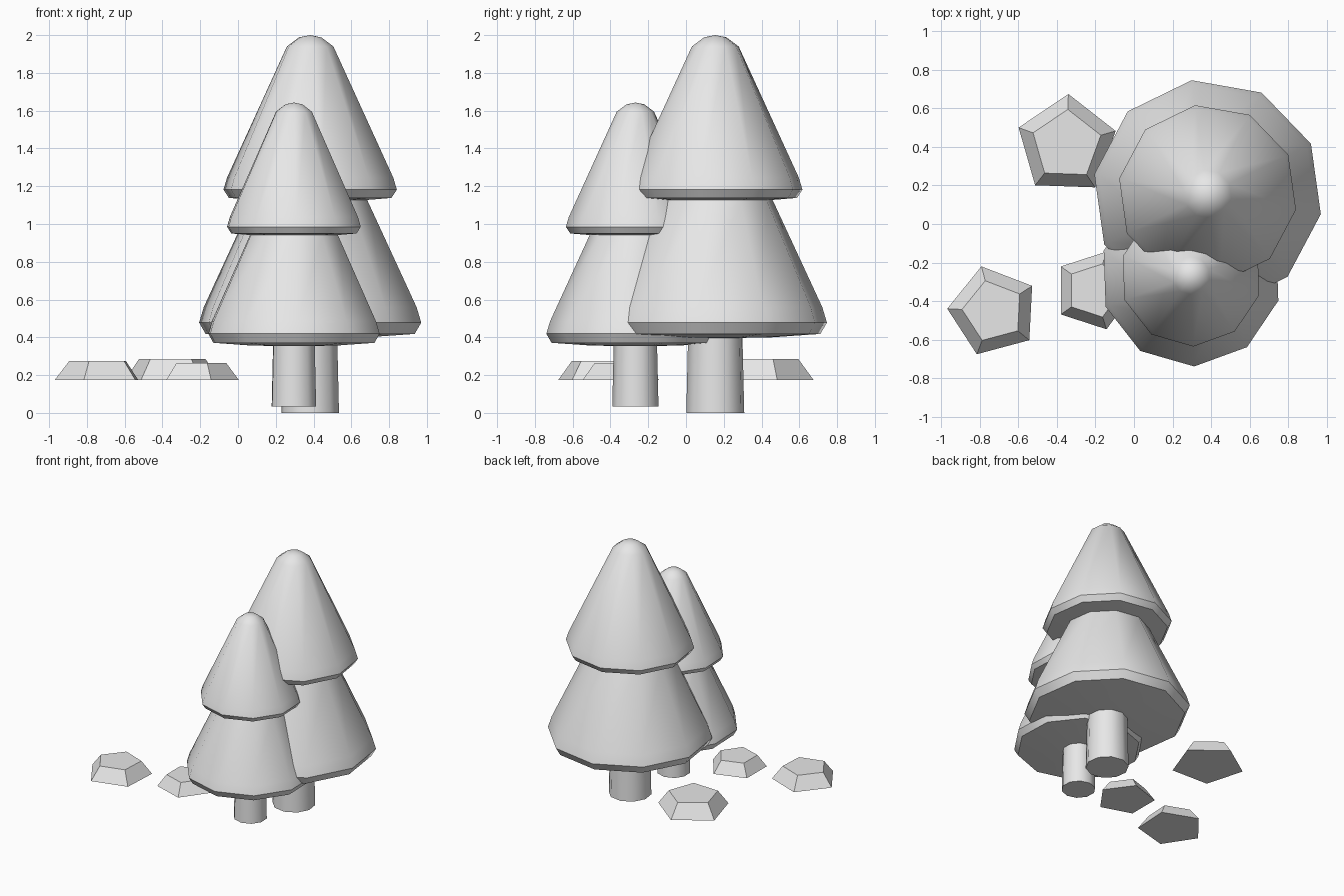
import bpy, bmesh
from math import cos, sin, radians

cube = bpy.data.objects.get("Cube")
if cube:
    bpy.data.objects.remove(cube, do_unlink=True)

GREY = (0.8, 0.8, 0.8, 1.0)
grey = bpy.data.materials.new("plain_grey")
grey.use_nodes = True
grey.diffuse_color = GREY
grey.node_tree.nodes["Principled BSDF"].inputs["Base Color"].default_value = GREY


def lathe(name, profile, sides, phase, location, scale=(1, 1, 1), smooth=True):
    """Closed faceted solid from a bottom-to-top (radius, height) profile."""
    bm = bmesh.new()
    rings = []
    for r, z in profile:
        angles = [radians(phase + 360 * i / sides) for i in range(sides)]
        count = sides if r > 0 else 1
        rings.append([bm.verts.new((r * cos(a), r * sin(a), z)) for a in angles[:count]])
    for low, high in zip(rings, rings[1:]):
        for i in range(sides):
            j = (i + 1) % sides
            corners = [low[i % len(low)], low[j % len(low)],
                       high[j % len(high)], high[i % len(high)]]
            bm.faces.new(list(dict.fromkeys(corners)))
    if len(rings[0]) > 1:
        bm.faces.new(rings[0][::-1])
    if len(rings[-1]) > 1:
        bm.faces.new(rings[-1])
    bmesh.ops.recalc_face_normals(bm, faces=bm.faces)
    mesh = bpy.data.meshes.new(name)
    bm.to_mesh(mesh)
    bm.free()
    mesh.materials.append(grey)
    obj = bpy.data.objects.new(name, mesh)
    obj.location, obj.scale = location, scale
    bpy.context.collection.objects.link(obj)
    if smooth:
        bpy.ops.object.select_all(action="DESELECT")
        obj.select_set(True)
        bpy.context.view_layer.objects.active = obj
        bpy.ops.object.shade_smooth_by_angle(angle=radians(40))
    return obj


# Tree parts: tapered trunk and two skirts with a turned-under rim
TRUNK = [(0.155, 0), (0.143, 0.5)]
LOWER = [(0, 0.395), (0.3, 0.4), (0.562, 0.418), (0.597, 0.478), (0.572, 0.56),
         (0.31, 1.12), (0.15, 1.45), (0, 1.5)]
UPPER = [(0, 1.118), (0.25, 1.123), (0.437, 1.138), (0.466, 1.182), (0.447, 1.245),
         (0.125, 1.94), (0.06, 1.988), (0, 2.0)]


def tree(name, location, scale, phase):
    for part, profile in (("trunk", TRUNK), ("lower_branches", LOWER),
                          ("upper_branches", UPPER)):
        lathe(f"{name}_{part}", profile, 10, phase, location, scale)


tree("large_tree", (0.382, 0.155, 0), (1, 1, 1), 26)
tree("small_tree", (0.296, -0.268, 0.035), (0.79, 0.79, 0.804), 20)

# Rocks: flat-topped five-sided mounds
for name, x, y, base, top, height, phase in (
        ("back_rock", -0.35, 0.41, 0.265, 0.185, 0.11, 88),
        ("middle_rock", -0.208, -0.345, 0.212, 0.145, 0.09, 144),
        ("front_rock", -0.73, -0.452, 0.24, 0.163, 0.1, 105)):
    lathe(name, [(base, 0), (top, height)], 5, phase, (x, y, 0.175), smooth=False)
